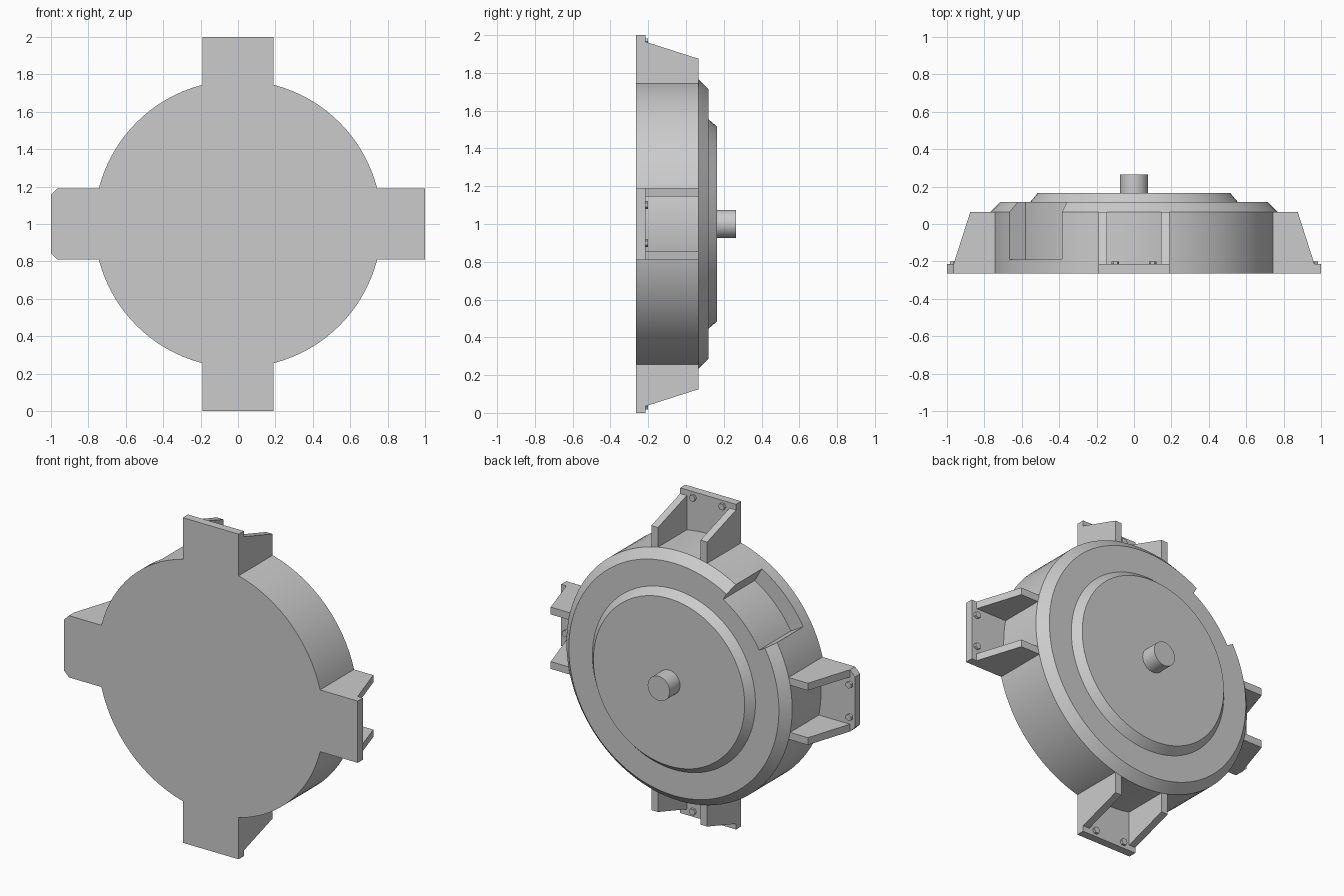
import bpy
import bmesh
from math import cos, sin, pi, radians
from mathutils import Matrix, Vector

if "Cube" in bpy.data.objects:
    bpy.data.objects.remove(bpy.data.objects["Cube"], do_unlink=True)

gray = bpy.data.materials.new("plain_gray")
gray.use_nodes = True
gray.diffuse_color = (0.6, 0.6, 0.6, 1)
gray.node_tree.nodes["Principled BSDF"].inputs["Base Color"].default_value = (0.6, 0.6, 0.6, 1)

LIFT = Matrix.Translation((0, 0, 1))
FRONT, PLATE_BACK, RIM = -0.265, -0.215, 0.065


def finish(name, bm, matrix):
    bmesh.ops.remove_doubles(bm, verts=bm.verts, dist=1e-5)
    bmesh.ops.recalc_face_normals(bm, faces=bm.faces)
    bm.transform(matrix)
    mesh = bpy.data.meshes.new(name)
    bm.to_mesh(mesh)
    bm.free()
    mesh.materials.append(gray)
    obj = bpy.data.objects.new(name, mesh)
    bpy.context.collection.objects.link(obj)
    return obj


def lathe(name, profile, segments=96):
    """Solid of revolution about the y axis from (radius, y) pairs."""
    bm = bmesh.new()
    rings = []
    for r, y in profile:
        rings.append([bm.verts.new((r * cos(2 * pi * i / segments), y,
                                    r * sin(2 * pi * i / segments)))
                      for i in range(segments)])
    for a, b in zip(rings, rings[1:]):
        for i in range(segments):
            j = (i + 1) % segments
            bm.faces.new((a[i], a[j], b[j], b[i]))
    bm.faces.new(rings[0])
    bm.faces.new(rings[-1])
    return finish(name, bm, LIFT)


def prism(name, outline, push, matrix=LIFT):
    """Flat outline of 3D points extruded along a vector."""
    bm = bmesh.new()
    face = bm.faces.new([bm.verts.new(p) for p in outline])
    new = bmesh.ops.extrude_face_region(bm, geom=[face])["geom"]
    verts = [v for v in new if isinstance(v, bmesh.types.BMVert)]
    bmesh.ops.translate(bm, verts=verts, vec=Vector(push))
    return finish(name, bm, matrix)


# Round housing with chamfered rim and raised back disc
housing = lathe("housing", [(0.768, FRONT), (0.768, RIM), (0.715, 0.118),
                            (0.555, 0.118), (0.515, 0.165)])

# Curved pocket cut into the rim
angles = [radians(120 + 30 * i / 12) for i in range(13)]
sector = [(0.67 * cos(a), -0.19, 0.67 * sin(a)) for a in angles]
sector += [(0.9 * cos(a), -0.19, 0.9 * sin(a)) for a in reversed(angles)]
cutter = prism("pocket_cutter", sector, (0, 0.5, 0))
cutter.hide_render = True
cut = housing.modifiers.new("pocket", 'BOOLEAN')
cut.operation, cut.solver, cut.object = 'DIFFERENCE', 'EXACT', cutter
graph = bpy.context.evaluated_depsgraph_get()
cut_mesh = bpy.data.meshes.new_from_object(housing.evaluated_get(graph))
housing.modifiers.clear()
housing.data = cut_mesh
bpy.data.objects.remove(cutter, do_unlink=True)

# Output shaft
shaft = lathe("shaft", [(0.075, 0.15), (0.075, 0.265)], 48)

# Four mounting brackets: plate, two ribs and two bolts each
for k, side in enumerate(("top", "left", "bottom", "right")):
    turn = LIFT @ Matrix.Rotation(k * pi / 2, 4, 'Y')
    w, c = 0.19, 0.035
    if side == "right":
        tip = [(w, 1 - c), (w - c, 1), (c - w, 1), (-w, 1 - c)]
    else:
        tip = [(w, 1), (-w, 1)]
    plate = [(-w, 0.735), (w, 0.735)] + tip
    prism(side + "_bracket_plate", [(x, FRONT, z) for x, z in plate],
          (0, PLATE_BACK - FRONT, 0), turn)
    for s, end in ((-1, "a"), (1, "b")):
        rib = [(0.72, PLATE_BACK), (0.965, PLATE_BACK), (0.875, RIM), (0.72, RIM)]
        prism(f"{side}_bracket_rib_{end}", [(s * w, y, z) for z, y in rib],
              (-s * 0.045, 0, 0), turn)
        hexagon = [(s * 0.1 + 0.021 * cos(i * pi / 3), PLATE_BACK,
                    0.965 + 0.021 * sin(i * pi / 3)) for i in range(6)]
        prism(f"{side}_bolt_{end}", hexagon, (0, 0.015, 0), turn)

# Smooth the round parts, keeping edges sharp
bpy.ops.object.select_all(action='DESELECT')
for obj in (housing, shaft):
    obj.select_set(True)
bpy.context.view_layer.objects.active = housing
bpy.ops.object.shade_smooth_by_angle(angle=radians(25))
